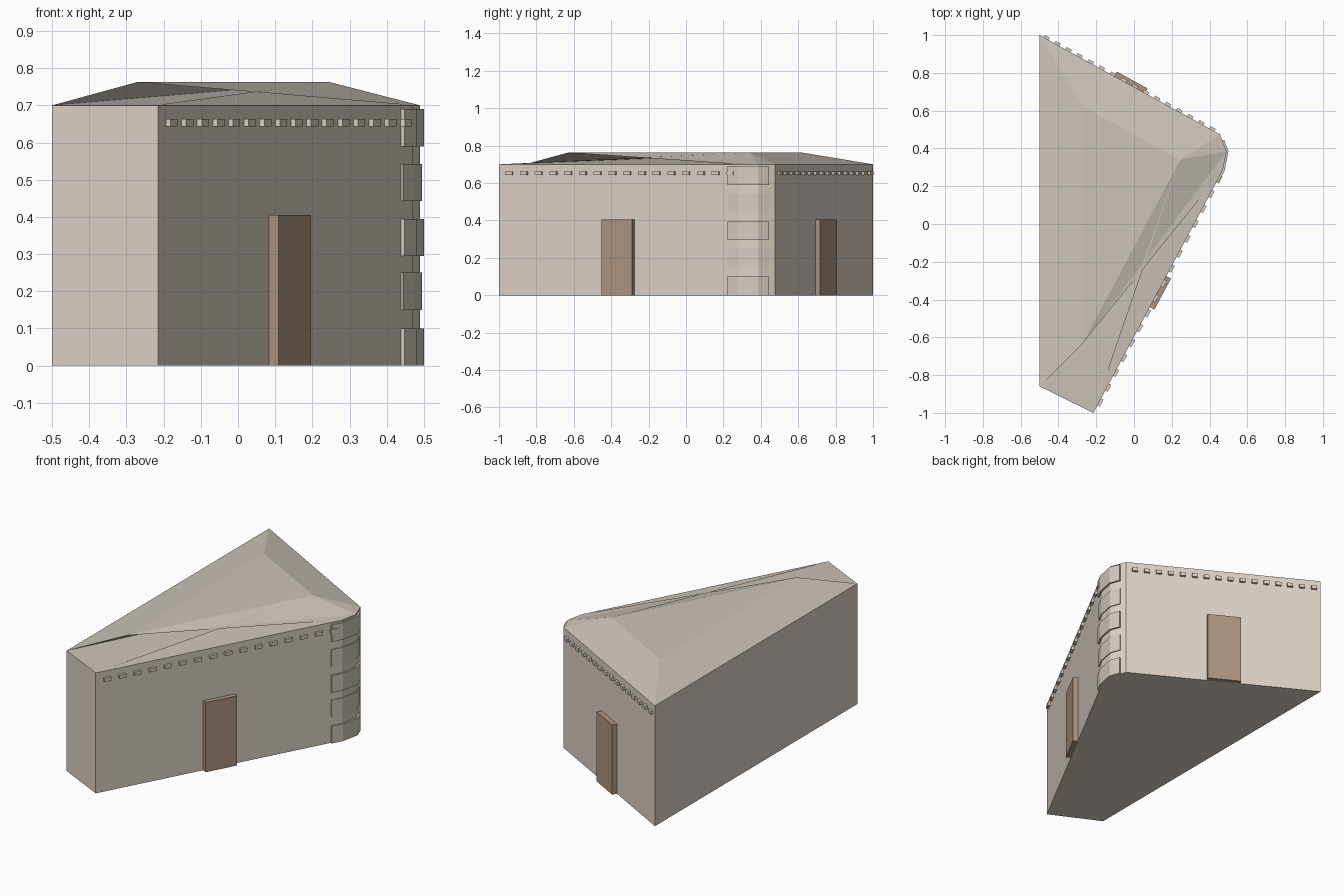
import bpy
from mathutils import Vector

if "Cube" in bpy.data.objects:
    bpy.data.objects.remove(bpy.data.objects["Cube"])

def material(name, col):
    m = bpy.data.materials.new(name)
    m.diffuse_color = (*col, 1)
    m.use_nodes = True
    m.node_tree.nodes["Principled BSDF"].inputs["Base Color"].default_value = m.diffuse_color
    return m

STONE = material("stone", (0.72, 0.65, 0.57))
ROOF = material("roof_stone", (0.60, 0.55, 0.49))
QUOIN = material("quoin_stone", (0.66, 0.60, 0.53))
WOOD = material("wood", (0.42, 0.30, 0.22))

def add(name, verts, faces, mat):
    me = bpy.data.meshes.new(name)
    me.from_pydata([tuple(v) for v in verts], [], faces)
    me.materials.append(mat)
    ob = bpy.data.objects.new(name, me)
    bpy.context.collection.objects.link(ob)
    return ob

def prism(name, ring, z0, z1, mat):
    n = len(ring)
    verts = [(p[0], p[1], z) for z in (z0, z1) for p in ring]
    faces = [(i, (i + 1) % n, n + (i + 1) % n, n + i) for i in range(n)]
    faces += [tuple(reversed(range(n))), tuple(range(n, 2 * n))]
    return add(name, verts, faces, mat)

# Footprint, counter-clockwise, with a faceted corner on the right
A, B, C, D, E, F = [Vector(p) for p in (
    (-0.5, 1.0), (-0.5, -0.86), (-0.215, -1.0),
    (0.47, 0.285), (0.49, 0.385), (0.455, 0.475))]
base = [A, B, C, D, E, F]
EAVE, RIDGE = 0.70, 0.763
prism("walls", base, 0, EAVE, STONE)

# Roof: six eave corners joined in turn to three peaks, flat cap between
peaks = [(-0.268, 0.62), (-0.27, -0.63), (0.245, 0.34)]
rv = [(p.x, p.y, EAVE) for p in base] + [(x, y, RIDGE) for x, y in peaks]
rf = [(6, 7, 8)]
for i in range(6):
    j, t, u = (i + 1) % 6, 6 + i % 3, 6 + (i + 1) % 3
    rf += [(i, j, u), (i, u, t)]
add("roof", rv, rf, ROOF)

def wall_box(name, p, q, dist, width, depth, z0, z1, mat):
    """Box standing proud of the wall running from p to q."""
    d = (q - p).normalized()
    n = Vector((d.y, -d.x))
    a, b = p + d * (dist - width / 2), p + d * (dist + width / 2)
    ring = [a - n * 0.003, a + n * depth, b + n * depth, b - n * 0.003]
    return prism(name, ring, z0, z1, mat)

# Doors and dentil rows on the two street walls
for label, p, q in (("right", C, D), ("back", F, A)):
    length = (q - p).length
    wall_box(label + "_door", p, q, length / 2, 0.186, 0.028, 0, 0.405, WOOD)
    count = 16
    step = length * 0.92 / (count - 1)
    for k in range(count):
        wall_box(f"{label}_dentil_{k + 1}", p, q, length * 0.045 + k * step,
                 step * 0.46, 0.014, 0.643, 0.663, STONE)

# Corner quoins wrapping the faceted corner, alternately deep and shallow
path = [D + (C - D).normalized() * 0.065, D, E, E.lerp(F, 0.62)]
for k, z in enumerate((0.0, 0.15, 0.295, 0.443, 0.59)):
    depth = 0.010 if k % 2 == 0 else 0.005
    outer = []
    for i, p in enumerate(path):
        d0 = (p - path[i - 1]).normalized() if i else (path[1] - p).normalized()
        d1 = (path[i + 1] - p).normalized() if i < 3 else d0
        d = (d0 + d1).normalized()
        outer.append(p + Vector((d.y, -d.x)) * depth)
    inner = [p - Vector((0.003, 0)) for p in reversed(path)]
    prism(f"quoin_{k + 1}", outer + inner, z, z + 0.1, QUOIN)
